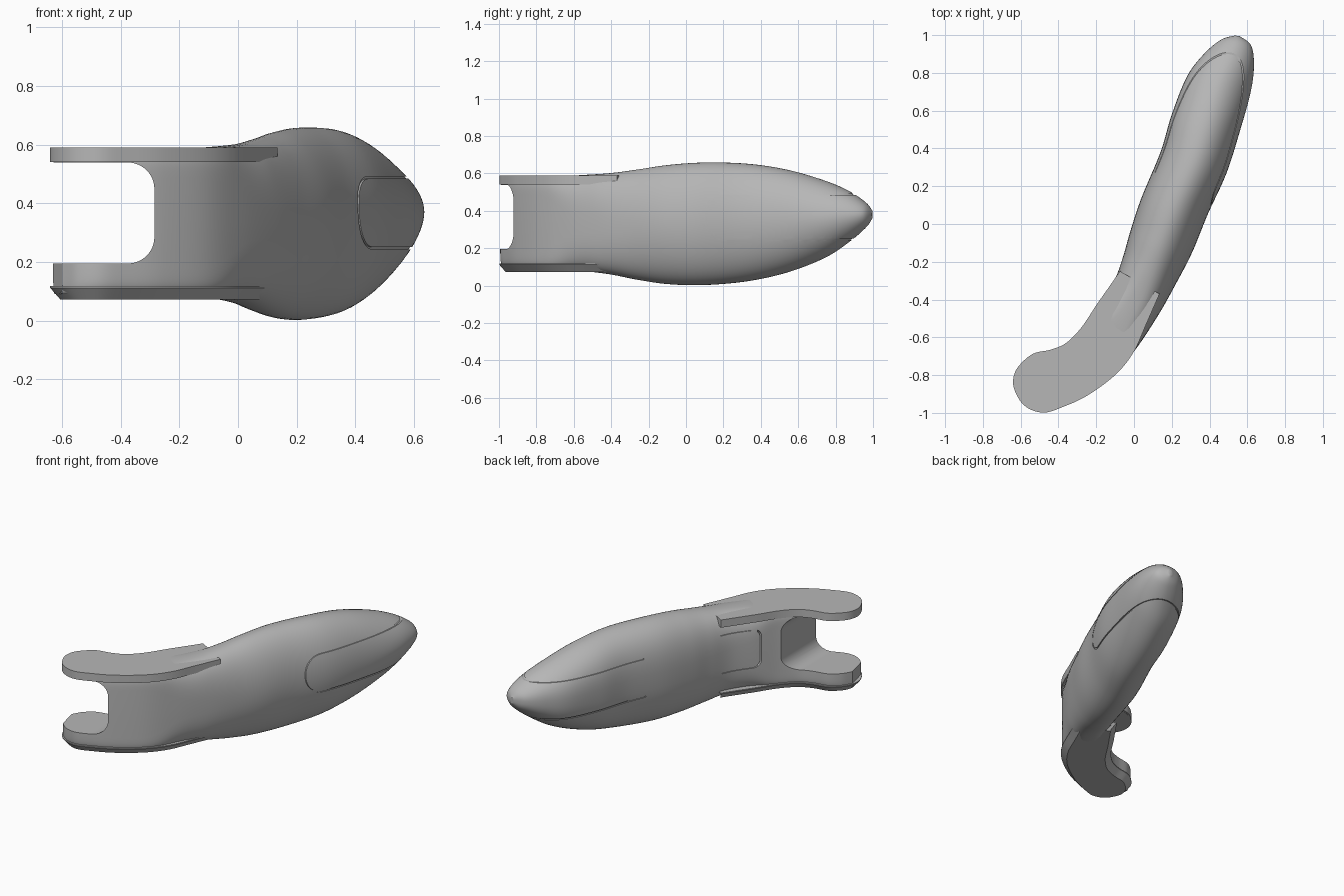
import bpy, bmesh
from math import sin, cos, pi, copysign
from mathutils import Vector

cube = bpy.data.objects.get("Cube")
if cube:
    bpy.data.objects.remove(cube, do_unlink=True)

grey = bpy.data.materials.new("satin_grey")
grey.use_nodes = True
grey.diffuse_color = (0.47, 0.47, 0.47, 1)
grey.node_tree.nodes["Principled BSDF"].inputs["Base Color"].default_value = (0.47, 0.47, 0.47, 1)


def make(name, bm):
    bmesh.ops.recalc_face_normals(bm, faces=bm.faces)
    mesh = bpy.data.meshes.new(name)
    bm.to_mesh(mesh)
    bm.free()
    mesh.materials.append(grey)
    obj = bpy.data.objects.new(name, mesh)
    bpy.context.collection.objects.link(obj)
    return obj


def select(obj):
    bpy.ops.object.select_all(action='DESELECT')
    obj.select_set(True)
    bpy.context.view_layer.objects.active = obj


def smooth(obj):
    select(obj)
    bpy.ops.object.shade_smooth_by_angle(angle=pi / 6)


def cut(obj, cutter):
    cutter.hide_render = True
    mod = obj.modifiers.new("cut", 'BOOLEAN')
    mod.operation = 'DIFFERENCE'
    mod.solver = 'EXACT'
    mod.object = cutter
    select(obj)
    bpy.ops.object.modifier_apply(modifier=mod.name)
    bpy.data.objects.remove(cutter, do_unlink=True)


def spline(points, steps):
    """Smooth curve through tuples of any length."""
    p = [Vector(q) for q in points]
    p = [p[0]] + p + [p[-1]]
    out = []
    for a, b, c, d in zip(p, p[1:], p[2:], p[3:]):
        for i in range(steps):
            t = i / steps
            out.append(b + (c - a) * (t / 2) + (a * 2 - b * 5 + c * 4 - d) * (t * t / 2)
                       + (b * 3 - a - c * 3 + d) * (t ** 3 / 2))
    return out + [p[-1]]


def skin(rings):
    """Closed surface through rings of equal length."""
    bm = bmesh.new()
    rows = [[bm.verts.new(v) for v in ring] for ring in rings]
    n = len(rows[0])
    for r, s in zip(rows, rows[1:]):
        for i in range(n):
            bm.faces.new((r[i], r[(i + 1) % n], s[(i + 1) % n], s[i]))
    bm.faces.new(rows[0])
    bm.faces.new(rows[-1][::-1])
    return bm


def plate(name, outline, low, high):
    return make(name, skin([[(x, y, z) for x, y in outline] for z in (low, high)]))


# Sections of the grip: left x y, right x y, bottom, top, squareness
GRIP = [
    (.535, .998, .56, .994, .36, .4, 2),
    (.46, .975, .62, .945, .31, .445, 1.9),
    (.37, .9, .635, .84, .233, .506, 1.9),
    (.28, .78, .618, .7, .148, .562, 1.9),
    (.2, .58, .563, .5, .07, .62, 2),
    (.14, .38, .49, .27, .023, .652, 2),
    (.04, .14, .39, .05, .003, .658, 2),
    (-.02, -.04, .308, -.15, .008, .645, 2),
    (-.06, -.18, .22, -.32, .03, .622, 2.2),
    (-.11, -.31, .13, -.48, .06, .602, 2.7),
    (-.202, -.445, .015, -.655, .08, .59, 4),
]
# Sections of the fork, in plan only
FORK = [
    (-.28, -.557, -.102, -.794), (-.36, -.638, -.252, -.903), (-.44, -.672, -.38, -.964),
    (-.53, -.692, -.47, -.993), (-.592, -.739, -.545, -.978), (-.63, -.8, -.598, -.934),
]


def loft(name, sections, inset):
    rings = []
    for lx, ly, rx, ry, low, high, power in spline(sections, 8):
        left, right = Vector((lx, ly)), Vector((rx, ry))
        mid, half = (left + right) / 2, (right - left) / 2
        half *= max(1 - inset / half.length, 0.1)
        height = max((high - low) / 2 - inset, 0.002)
        ring = []
        for k in range(64):
            c, s = cos(k * pi / 32), sin(k * pi / 32)
            # The left flank is a little fuller than the right
            p = power + max(-c, 0) * .4
            u = copysign(abs(c) ** (2 / p), c)
            v = copysign(abs(s) ** (2 / p), s)
            ring.append((*(mid + half * u), (low + high) / 2 + height * v))
        rings.append(ring)
    return make(name, skin(rings))


def groove(path, side, width=0.004):
    """Thin cutter following a (y, z) path, from the middle plane outwards."""
    rings = []
    for i, p in enumerate(path):
        d = (path[min(i + 1, len(path) - 1)] - path[max(i - 1, 0)]).normalized()
        n = Vector((-d.y, d.x)) * width
        ring = []
        for q, reach in ((p + n, -.01), (p - n, -.01), (p - n, .6), (p + n, .6)):
            ring.append((.18 + .36 * q.x + side * reach, q.x, q.y))
        rings.append(ring)
    return make("groove_cutter", skin(rings))


def u_path(start, end, radius, low=.247, high=.488):
    path = [Vector((end, low))]
    for z, first in ((low + radius, -pi / 2), (high - radius, -pi)):
        for k in range(11):
            a = first - k * pi / 20
            path.append(Vector((start + radius + radius * cos(a), z + radius * sin(a))))
    return path + [Vector((end, high))]


# Body runs from the tip through the fork, which is opened by a rounded notch
body = loft("body", GRIP + [plan + (.09, .575, 10) for plan in FORK], 0)
R = .09
notch = [(-1, .195)]
for z, first in ((.195 + R, -pi / 2), (.539 - R, 0)):
    for k in range(13):
        a = first + k * pi / 24
        notch.append((-.285 - R + R * cos(a), z + R * sin(a)))
notch.append((-1, .539))
cut(body, make("notch_cutter", skin([[(x, y, z) for x, z in notch] for y in (-1.2, -.3)])))

# Panel grooves, and the core that closes their floor
cut(body, groove(u_path(.1, 1.1, .115), 1))
cut(body, groove(u_path(-.46, -.25, .04), -1))
for z in (.247, .488):
    cut(body, groove([Vector((.27, z)), Vector((1.1, z))], -1))
smooth(body)
smooth(loft("body_core", GRIP, .006))

# Fork outline, seen from above
OUTLINE = [(-.075, -.25), (-.13, -.33), (-.2, -.43), (-.28, -.55), (-.36, -.63),
           (-.44, -.665), (-.53, -.685), (-.595, -.735), (-.632, -.79), (-.638, -.86),
           (-.6, -.94), (-.545, -.983), (-.47, -.998), (-.38, -.97), (-.25, -.91),
           (-.1, -.8), (-.003, -.68), (.065, -.53), (.135, -.37)]
curve = [tuple(p) for p in spline(OUTLINE, 8)]
tail = [(.1, -.35), (-.04, -.27)]

smooth(plate("top_fork_plate", curve + tail, .54, .59))

# Lower plate with a chamfered underside
lower = plate("bottom_fork_plate", curve + tail, .072, .118)
bm = bmesh.new()
bm.from_mesh(lower.data)
base = min(bm.faces, key=lambda f: f.calc_center_median().z)
bmesh.ops.inset_region(bm, faces=[base], thickness=.035, use_even_offset=True)
for v in bm.verts:
    if v.co.z < .1 and v not in base.verts:
        v.co.z = .112
bm.to_mesh(lower.data)
bm.free()
smooth(lower)
